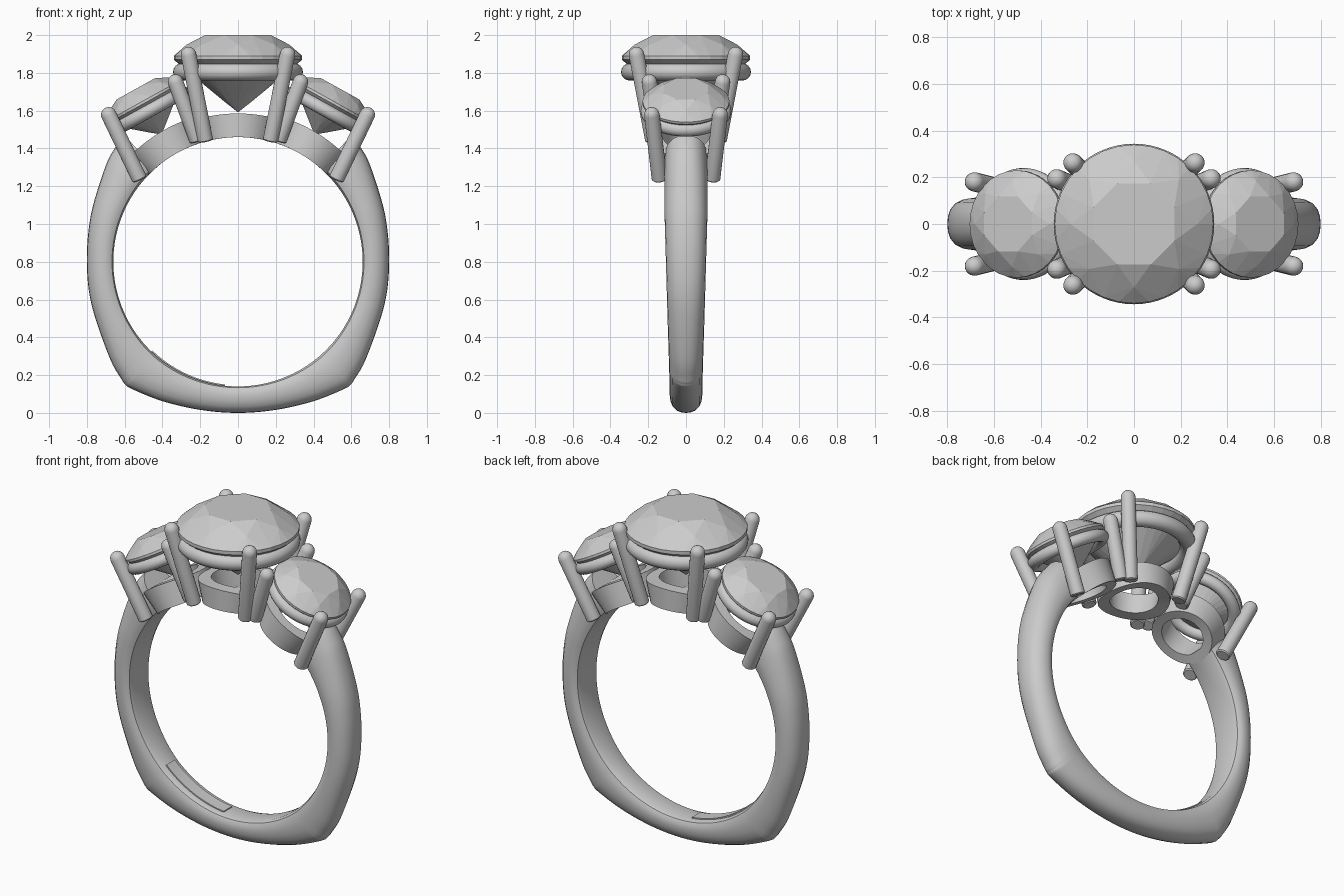
import bpy, bmesh, math
from mathutils import Vector, Matrix

if "Cube" in bpy.data.objects:
    bpy.data.objects.remove(bpy.data.objects["Cube"])

FC = Vector((0, 0, 0.80))      # centre of the finger hole
FR = 0.66                      # radius of the finger hole


def finish(name, bm, angle=None):
    bmesh.ops.recalc_face_normals(bm, faces=bm.faces)
    me = bpy.data.meshes.new(name)
    bm.to_mesh(me)
    bm.free()
    if angle:
        me.shade_smooth()
        me.set_sharp_from_angle(angle=math.radians(angle))
    ob = bpy.data.objects.new(name, me)
    bpy.context.collection.objects.link(ob)
    return ob


def frame(origin, axis):
    rot = Vector(axis).to_track_quat('Z', 'Y').to_matrix().to_4x4()
    return Matrix.Translation(Vector(origin)) @ rot


def loft(name, rings, closed, angle):
    """Skin a list of closed point rings; cap the ends if not closed."""
    bm = bmesh.new()
    vs = [[bm.verts.new(p) for p in r] for r in rings]
    n, m = len(vs), len(vs[0])
    for i in range(n if closed else n - 1):
        a, b = vs[i], vs[(i + 1) % n]
        for j in range(m):
            k = (j + 1) % m
            bm.faces.new((a[j], a[k], b[k], b[j]))
    if not closed:
        bm.faces.new(vs[0])
        bm.faces.new(vs[-1])
    return finish(name, bm, angle)


def prong(name, bottom, tip, r=0.041):
    """Round wire with a domed tip."""
    b, t = Vector(bottom), Vector(tip)
    length = (t - b).length
    prof = [(r * 0.85, 0), (r, r * 0.15)]
    prof += [(r * math.cos(a), length - r + r * math.sin(a))
             for a in [math.radians(d) for d in (0, 20, 40, 60, 80)]]
    mat = frame(b, t - b)
    rings = [[mat @ Vector((p * math.cos(k * math.tau / 20),
                            p * math.sin(k * math.tau / 20), h))
              for k in range(20)] for p, h in prof]
    loft(name, rings, False, 40)


def wire_ring(name, mat, major, minor):
    rings = []
    for i in range(64):
        a = i * math.tau / 64
        rings.append([mat @ Vector(((major + minor * math.cos(b)) * math.cos(a),
                                    (major + minor * math.cos(b)) * math.sin(a),
                                    minor * math.sin(b)))
                      for b in [k * math.tau / 16 for k in range(16)]])
    loft(name, rings, True, 60)


def brilliant(name, mat, R):
    """Round brilliant cut: convex hull of its facet corners."""
    # radius, height, corner count, angular offset in degrees
    levels = [(0.55, 0.355, 8, 22.5), (0.80, 0.205, 8, 0), (1, 0.03, 32, 0),
              (1, -0.03, 32, 0), (0.24, -0.66, 8, 0)]
    bm = bmesh.new()
    for r, h, n, off in levels:
        for k in range(n):
            a = math.radians(off) + k * math.tau / n
            bm.verts.new(mat @ Vector((R * r * math.cos(a), R * r * math.sin(a), R * h)))
    bm.verts.new(mat @ Vector((0, 0, -0.85 * R)))
    bmesh.ops.convex_hull(bm, input=bm.verts)
    bmesh.ops.dissolve_limit(bm, angle_limit=math.radians(1),
                             verts=bm.verts, edges=bm.edges)
    finish(name, bm)


def on_finger(theta, rad, y):
    return FC + Vector((rad * math.sin(theta), y, rad * math.cos(theta)))


def base_ring(name, theta, ri, ro, top):
    """Collar bent to follow the finger hole."""
    rings = []
    for i in range(56):
        a = i * math.tau / 56
        rings.append([on_finger(theta + r * math.cos(a) / 0.72, h, r * math.sin(a))
                      for r, h in ((ri, FR), (ro, FR), (ro, top), (ri, top))])
    loft(name, rings, True, 40)


# Shank: outer outline (x, z) of the right half, then mirrored
outline = [(0.60, 1.47), (0.65, 1.405), (0.70, 1.31), (0.767, 1.10), (0.793, 0.95),
           (0.80, 0.80), (0.79, 0.65), (0.755, 0.50), (0.675, 0.28), (0.618, 0.18),
           (0.598, 0.152), (0.565, 0.128), (0.40, 0.062), (0.20, 0.016), (0, 0)]
pts = [Vector(p) for p in outline]
ext = [2 * pts[0] - pts[1]] + pts + [Vector((-0.20, 0.016))]
half = []
for i in range(1, len(ext) - 2):
    p0, p1, p2, p3 = ext[i - 1:i + 3]
    for s in range(5):
        t = s / 5
        half.append(0.5 * (2 * p1 + (p2 - p0) * t + (2 * p0 - 5 * p1 + 4 * p2 - p3) * t ** 2
                           + (3 * p1 - p0 - 3 * p2 + p3) * t ** 3))
path = half + [Vector((0, 0))] + [Vector((-p.x, p.y)) for p in reversed(half)]

# Shank cross-section: share of half width, share of depth from the finger
side = [(0.62, 0), (0.86, 0.05), (0.97, 0.18), (1, 0.35), (0.96, 0.55),
        (0.82, 0.76), (0.58, 0.91), (0.30, 0.98)]
section = [(0, 0)] + side + [(0, 1)] + [(-y, d) for y, d in reversed(side)]
rings = []
for p in path:
    theta = math.atan2(p.x, p.y - FC.z)
    outer = math.hypot(p.x, p.y - FC.z)
    w = 0.086 + 0.028 * min(1, p.y / 1.1)
    rings.append([on_finger(theta, FR + (outer - FR) * d, w * y) for y, d in section])
loft("shank", rings, False, 40)

# Small raised plate inside the shank
plate = []
for i in range(17):
    th = math.radians(186 + 38 * i / 16)
    plate.append([on_finger(th, r, y) for r, y in
                  ((0.653, -0.04), (0.653, 0.04), (0.67, 0.04), (0.67, -0.04))])
loft("inner_plate", plate, False, 40)

# Centre head
up = (0, 0, 1)
brilliant("centre_stone", frame((0, 0, 1.88), up), 0.34)
wire_ring("centre_gallery_wire", frame((0, 0, 1.805), up), 0.298, 0.046)
base_ring("centre_base_ring", 0, 0.14, 0.21, 0.785)
for sx in (-1, 1):
    for sy in (-1, 1):
        prong("centre_prong", (0.172 * sx, 0.175 * sy, 1.44), (0.270 * sx, 0.270 * sy, 1.937))

# Side heads, tilted outward
tilt = math.radians(29)
for sx, label in ((-1, "left"), (1, "right")):
    axis = Vector((sx * math.sin(tilt), 0, math.cos(tilt)))
    girdle = Vector((0.50 * sx, 0, 1.645))
    brilliant(label + "_stone", frame(girdle, axis), 0.23)
    wire_ring(label + "_gallery_wire", frame(girdle - axis * 0.055, axis), 0.205, 0.035)
    base_ring(label + "_base_ring", math.radians(32) * sx, 0.13, 0.19, 0.80)
    for sy in (-1, 1):
        prong(label + "_outer_prong", (0.520 * sx, 0.14 * sy, 1.235),
              (0.702 * sx, 0.185 * sy, 1.615))
        prong(label + "_inner_prong", (0.215 * sx, 0.145 * sy, 1.44),
              (0.345 * sx, 0.200 * sy, 1.79))
